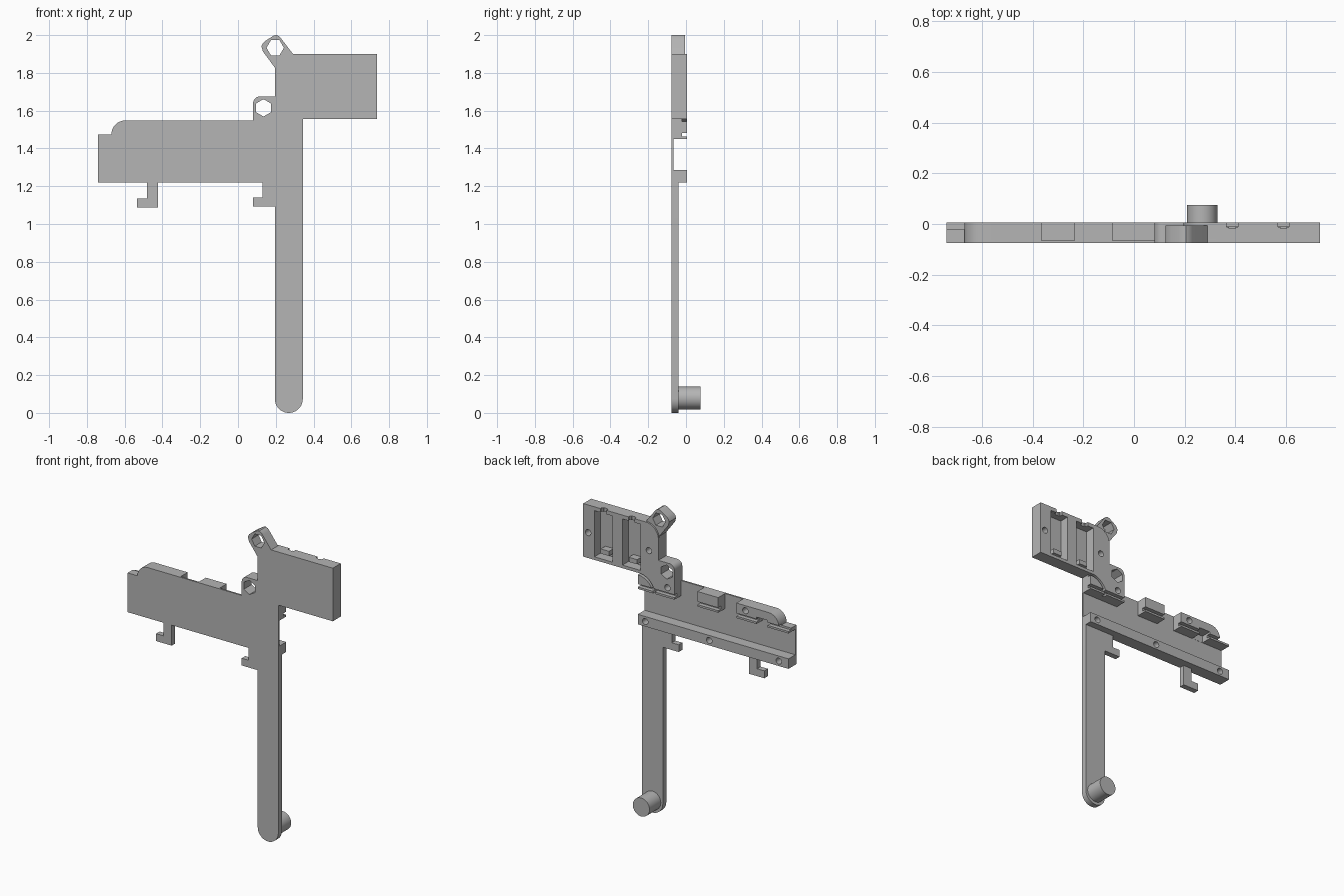
import bpy, bmesh
from math import pi, sin, cos
from mathutils import Vector

if "Cube" in bpy.data.objects:
    bpy.data.objects.remove(bpy.data.objects["Cube"], do_unlink=True)

grey = bpy.data.materials.new("plain_grey")
grey.use_nodes = True
colour = (0.46, 0.46, 0.46, 1)
grey.diffuse_color = colour
grey.node_tree.nodes["Principled BSDF"].inputs["Base Color"].default_value = colour

FRONT, SKIN, MID, BACK = -0.076, -0.065, -0.04, 0.005


def arc(cx, cz, r, a0, a1, n=10):
    """Points on an arc in the xz plane, angles in degrees."""
    steps = [(a0 + (a1 - a0) * i / n) * pi / 180 for i in range(n + 1)]
    return [(cx + r * cos(a), cz + r * sin(a)) for a in steps]


def rect(x0, x1, z0, z1):
    return [(x0, z0), (x1, z0), (x1, z1), (x0, z1)]


def circle(cx, cz, r, n=24, start=0):
    return arc(cx, cz, r, start, start + 360, n)[:-1]


def slab(name, outline, y0, y1):
    """Extrude an xz outline from y0 to y1."""
    bm = bmesh.new()
    face = bm.faces.new([bm.verts.new((x, y0, z)) for x, z in outline])
    out = bmesh.ops.extrude_face_region(bm, geom=[face])
    verts = [v for v in out["geom"] if isinstance(v, bmesh.types.BMVert)]
    bmesh.ops.translate(bm, verts=verts, vec=Vector((0, y1 - y0, 0)))
    bmesh.ops.recalc_face_normals(bm, faces=bm.faces)
    mesh = bpy.data.meshes.new(name)
    bm.to_mesh(mesh)
    bm.free()
    mesh.materials.append(grey)
    ob = bpy.data.objects.new(name, mesh)
    bpy.context.scene.collection.objects.link(ob)
    return ob


def cut(ob, cuts):
    """Subtract a list of (outline, y0, y1) slabs."""
    cutters = []
    for outline, y0, y1 in cuts:
        c = slab("cutter", outline, y0, y1)
        c.hide_render = True
        mod = ob.modifiers.new("cut", "BOOLEAN")
        mod.operation, mod.solver, mod.object = "DIFFERENCE", "EXACT", c
        cutters.append(c)
    bpy.context.view_layer.update()
    graph = bpy.context.evaluated_depsgraph_get()
    mesh = bpy.data.meshes.new_from_object(ob.evaluated_get(graph))
    ob.modifiers.clear()
    ob.data = mesh
    for c in cutters:
        bpy.data.objects.remove(c, do_unlink=True)


def screw(x, z):
    return (circle(x, z, 0.02, 16), -0.05, 0.1)


# Shared outlines
upper_ring = [(0.195, 1.828), (0.132, 1.913), (0.124, 1.94), (0.132, 1.958),
              (0.146, 1.97), (0.177, 1.99), (0.191, 1.998), (0.205, 2.0),
              (0.219, 1.993), (0.23, 1.98), (0.291, 1.9)]
lower_ring = [(0.195, 1.675)] + arc(0.115, 1.64, 0.035, 90, 180, 6)
shoulder = arc(-0.597, 1.475, 0.073, 90, 180)
foot = arc(0.269, 0.074, 0.074, 180, 360, 20)
left_hook = [(-0.483, 1.22), (-0.483, 1.135), (-0.535, 1.135),
             (-0.535, 1.087), (-0.423, 1.087), (-0.423, 1.22)]
right_hook = [(0.13, 1.22), (0.13, 1.14), (0.08, 1.14),
              (0.08, 1.093), (0.195, 1.093)]
upper_hex = (circle(0.197, 1.933, 0.046, 6), -0.2, 0.2)
lower_hex = (circle(0.135, 1.615, 0.046, 6, 30), -0.2, 0.2)
groove = (rect(-1, 1, 1.463, 1.482), -0.022, 0.1)

# Thin front plate with the full outline
outline = (upper_ring + [(0.735, 1.9), (0.735, 1.555), (0.343, 1.555)]
           + foot[::-1] + right_hook[::-1] + left_hook[::-1]
           + [(-0.74, 1.22), (-0.74, 1.475)] + shoulder[::-1]
           + [(0.08, 1.548)] + lower_ring[::-1])
plate = slab("front_plate", outline, FRONT, SKIN)
cut(plate, [upper_hex, lower_hex])

# Long arm, hooks and end peg
slab("arm", foot + [(0.343, 1.22), (0.195, 1.22)], SKIN, MID)
slab("left_hook", left_hook, SKIN, MID)
slab("right_hook", right_hook + [(0.195, 1.22)], SKIN, MID)
slab("end_peg", circle(0.269, 0.079, 0.06, 40), MID, 0.076)

# Bottom rail
rail = slab("bottom_rail", rect(-0.74, 0.343, 1.22, 1.285), SKIN, BACK)
cut(rail, [screw(x, 1.252) for x in (0.29, -0.17, -0.67)])

# Upper edge blocks with the lip groove
slab_mid = slab("middle_block", rect(-0.235, -0.085, 1.45, 1.548), SKIN, BACK)
cut(slab_mid, [groove])
end = slab("end_block", [(-0.365, 1.45), (-0.365, 1.548)] + shoulder
           + [(-0.74, 1.475), (-0.74, 1.45)], SKIN, BACK)
cut(end, [groove, (rect(-0.59, -0.51, 1.4, 1.495), -0.064, 0.1), screw(-0.43, 1.515)])

# Corner block carrying the lower ring, with a curved wire channel
corner = slab("corner_block", [(0.08, 1.45), (0.343, 1.45), (0.343, 1.555),
                               (0.195, 1.555)] + lower_ring, SKIN, BACK)
channel = arc(0.343, 1.43, 0.128, 90, 180) + arc(0.343, 1.43, 0.112, 180, 90)
cut(corner, [lower_hex, groove, screw(0.13, 1.515), (channel, -0.02, 0.1)])

# Upper ring
ring = slab("upper_ring", upper_ring + [(0.291, 1.8), (0.195, 1.8)], SKIN, -0.005)
cut(ring, [upper_hex])

# Upper housing: two pockets, each with a half-round notch in the top wall
housing = slab("upper_housing", [(0.195, 1.555), (0.735, 1.555), (0.735, 1.9)]
               + arc(0.285, 1.81, 0.09, 90, 180), SKIN, BACK)
cuts = [screw(0.70, 1.72), screw(0.263, 1.72)]
for x in (0.59, 0.388):
    cuts.append((rect(x - 0.065, x + 0.065, 1.575, 1.875), -0.057, 0.1))
    cuts.append((rect(x - 0.022, x + 0.022, 1.86, 1.95), -0.012, 0.1))
    cuts.append((rect(x - 0.012, x + 0.012, 1.86, 1.95), -0.018, 0.1))
cut(housing, cuts)
for side, x in (("left", 0.59), ("right", 0.388)):
    slab(side + "_pocket_tab", rect(x - 0.03, x + 0.03, 1.6, 1.63), -0.057, -0.01)

# Smooth the round walls, keep the edges sharp
for ob in bpy.context.scene.objects:
    ob.select_set(ob.type == "MESH")
bpy.context.view_layer.objects.active = plate
bpy.ops.object.shade_smooth_by_angle(angle=pi / 6)
